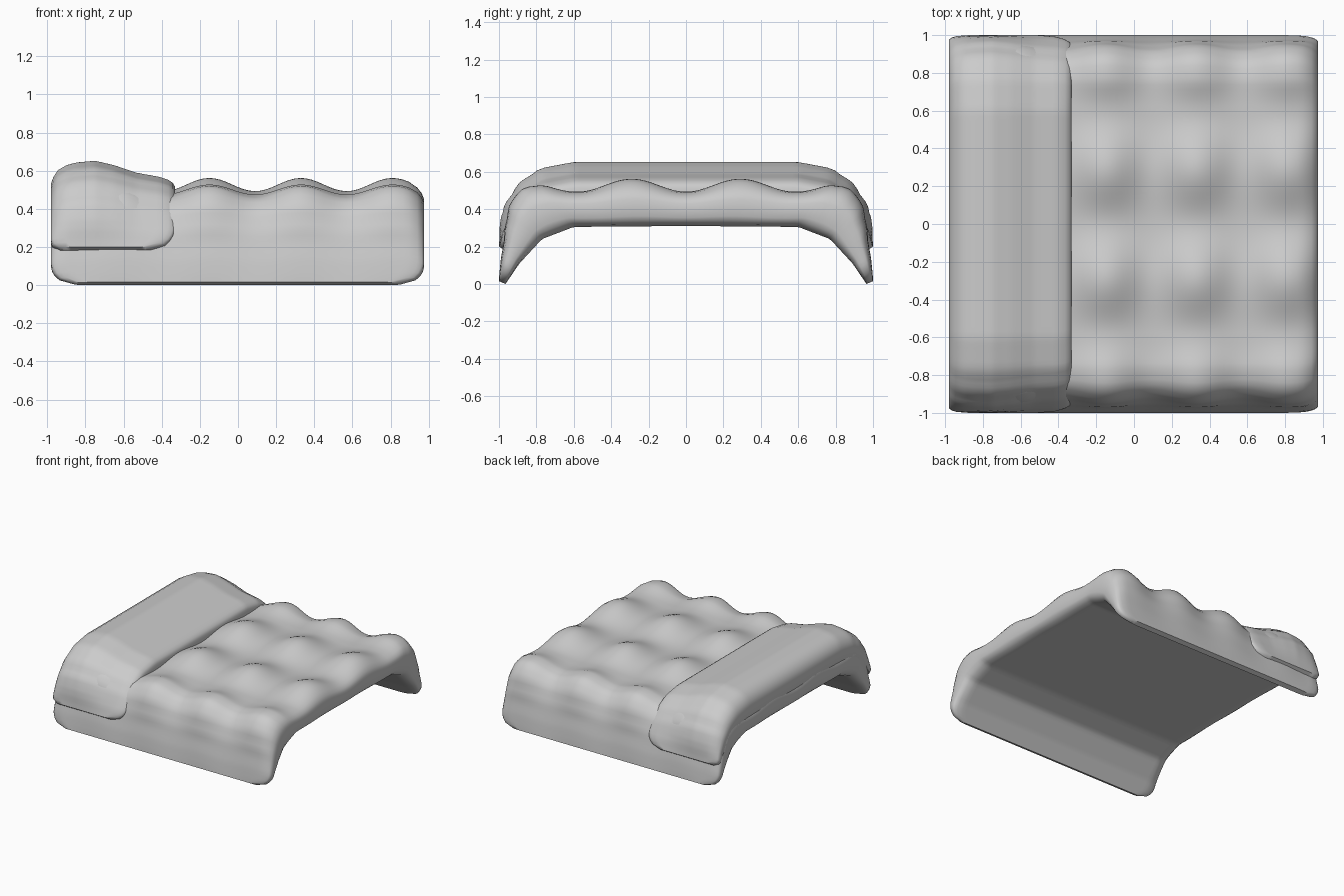
import bpy, bmesh, math
from mathutils import Vector

if "Cube" in bpy.data.objects:
    bpy.data.objects.remove(bpy.data.objects["Cube"])


def resample(half, n):
    """Mirror a half profile (centre to hem) and sample it evenly by length."""
    pts = [Vector((-y, z)) for y, z in reversed(half[1:])] + [Vector(p) for p in half]
    lens = [0.0]
    for a, b in zip(pts, pts[1:]):
        lens.append(lens[-1] + (b - a).length)
    out, k = [], 0
    for i in range(n + 1):
        d = lens[-1] * i / n
        while k < len(pts) - 2 and d > lens[k + 1]:
            k += 1
        out.append(pts[k].lerp(pts[k + 1], (d - lens[k]) / (lens[k + 1] - lens[k])))
    return out, lens[-1]


def draped_sheet(name, outer, inner, x0, x1, r0, r1, puff, nx=60, nu=96):
    """Padded sheet draped in an arch across y; r0/r1 round the hem corners."""
    top, length = resample(outer, nu)
    low, _ = resample(inner, nu)
    # rounded side edges: distance from edge, share of thickness
    edge = [(0, .45), (.012, .7), (.035, .9), (.08, 1)]
    a, b = edge[-1][0], x1 - x0 - edge[-1][0]
    stations = edge[:-1] + [(a + (b - a) * i / nx, 1) for i in range(nx + 1)]
    stations += [(x1 - x0 - d, s) for d, s in reversed(edge[:-1])]
    bm = bmesh.new()
    upper, lower = [], []
    for dist, s in stations:
        t = dist / (x1 - x0)
        rows = ([], [])
        for j in range(nu + 1):
            arc = length * (j / nu - .5)
            hem = length / 2 - abs(arc)

            def inset(r):
                return r - math.sqrt(max(0, r * r - max(0, r - hem) ** 2))
            x = x0 + inset(r0) + t * (x1 - x0 - inset(r0) - inset(r1))
            tan = (top[min(j + 1, nu)] - top[max(j - 1, 0)]).normalized()
            normal = Vector((-tan.y, tan.x))
            weight = (max(0, normal.y) + .15) * min(1, hem / .15)
            o = top[j] + normal * puff(x, arc) * weight
            mid = (o + low[j]) / 2
            for row, p in zip(rows, (o, low[j])):
                q = mid + (p - mid) * s
                row.append(bm.verts.new((x, q.x, max(q.y, 0))))
        upper.append(rows[0])
        lower.append(rows[1])
    m = len(stations) - 1
    for i in range(m):
        for j in range(nu):
            for g in (upper, lower):
                bm.faces.new((g[i][j], g[i + 1][j], g[i + 1][j + 1], g[i][j + 1]))
        for j in (0, nu):
            bm.faces.new((upper[i][j], upper[i + 1][j], lower[i + 1][j], lower[i][j]))
    for i in (0, m):
        for j in range(nu):
            bm.faces.new((upper[i][j], upper[i][j + 1], lower[i][j + 1], lower[i][j]))
    bmesh.ops.recalc_face_normals(bm, faces=bm.faces)
    mesh = bpy.data.meshes.new(name)
    bm.to_mesh(mesh)
    bm.free()
    ob = bpy.data.objects.new(name, mesh)
    bpy.context.collection.objects.link(ob)
    bpy.ops.object.select_all(action='DESELECT')
    ob.select_set(True)
    bpy.context.view_layer.objects.active = ob
    bpy.ops.object.shade_smooth_by_angle(angle=math.radians(50))
    return ob


def quilting(x, arc):
    fx = (1 - math.cos(math.tau * (x - .09) / .48)) / 2
    fy = (1 - math.cos(math.tau * arc / .58)) / 2
    return .02 * (fx + fy) + .04 * fx * fy


def fold_swell(x, arc):
    pts = [(-1, .01), (-.94, .05), (-.85, .072), (-.75, .08), (-.65, .06),
           (-.53, .025), (-.37, 0), (-.3, 0)]
    for (xa, ha), (xb, hb) in zip(pts, pts[1:]):
        if x <= xb:
            return ha + (hb - ha) * (x - xa) / (xb - xa)
    return 0


# quilted cover
draped_sheet("quilt",
             [(0, .47), (.6, .47), (.76, .46), (.85, .43), (.91, .37),
              (.955, .27), (.985, .13), (1.0, .015)],
             [(0, .31), (.6, .305), (.77, .24), (.89, .11), (.965, 0)],
             -.98, .975, .12, .12, quilting)

# band folded back over the head end
draped_sheet("folded_band",
             [(0, .56), (.6, .56), (.76, .53), (.86, .47), (.93, .38),
              (.98, .27), (1.0, .2)],
             [(0, .40), (.6, .40), (.74, .38), (.83, .33), (.89, .27),
              (.94, .2), (.955, .17)],
             -.98, -.33, .05, .13, fold_swell, nx=24)
